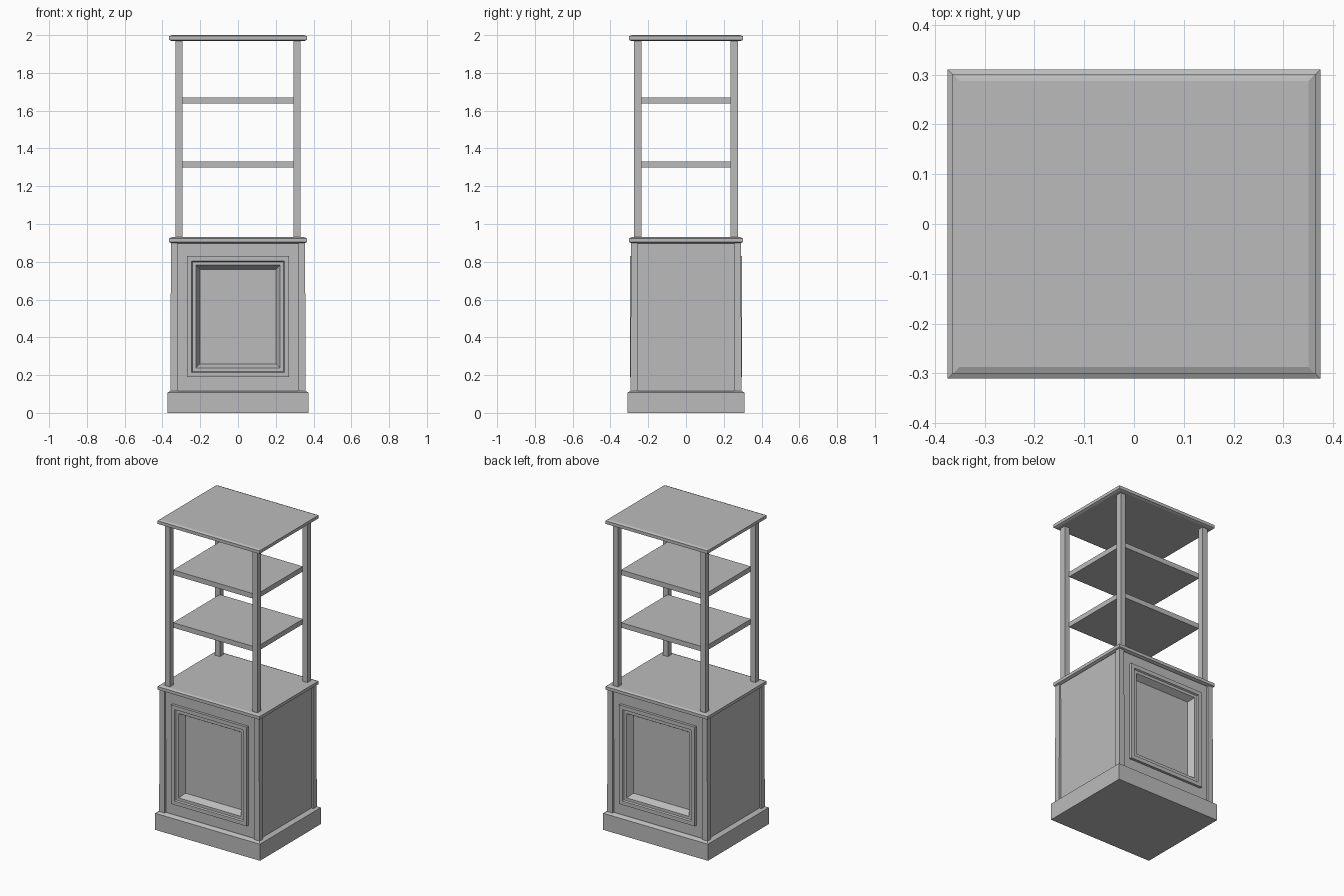
import bpy
import bmesh

if "Cube" in bpy.data.objects:
    bpy.data.objects.remove(bpy.data.objects["Cube"], do_unlink=True)

grey = bpy.data.materials.new("plain_grey")
grey.use_nodes = True
colour = (0.5, 0.5, 0.5, 1)
grey.diffuse_color = colour
grey.node_tree.nodes["Principled BSDF"].inputs["Base Color"].default_value = colour


def finish(name, bm):
    bmesh.ops.recalc_face_normals(bm, faces=bm.faces)
    mesh = bpy.data.meshes.new(name)
    bm.to_mesh(mesh)
    bm.free()
    mesh.materials.append(grey)
    obj = bpy.data.objects.new(name, mesh)
    bpy.context.collection.objects.link(obj)
    return obj


def skin(name, loops):
    """Join matching four-cornered loops into a closed solid."""
    bm = bmesh.new()
    rings = [[bm.verts.new(p) for p in loop] for loop in loops]
    for a, b in zip(rings, rings[1:]):
        for i in range(4):
            j = (i + 1) % 4
            bm.faces.new((a[i], a[j], b[j], b[i]))
    bm.faces.new(rings[0])
    bm.faces.new(rings[-1])
    return finish(name, bm)


def level(hx, hy, z, cx=0, cy=0):
    return [(cx + sx * hx, cy + sy * hy, z)
            for sx, sy in ((-1, -1), (1, -1), (1, 1), (-1, 1))]


def upright(hx, z0, z1, y):
    return [(-hx, y, z0), (hx, y, z0), (hx, y, z1), (-hx, y, z1)]


# Plinth with a sloped top edge
skin("plinth", [level(0.374, 0.31, 0), level(0.374, 0.31, 0.107),
                level(0.356, 0.292, 0.117)])

# Cabinet body with a framed, recessed door on front and back
half = [upright(0.345, 0.11, 0.905, 0.28)]
for margin, y in ((0, 0.28), (0, 0.297), (0.025, 0.297), (0.03, 0.288),
                  (0.048, 0.288), (0.07, 0.25)):
    half.append(upright(0.27 - margin, 0.19 + margin, 0.83 - margin, y))
back = [[(x, -y, z) for x, y, z in loop] for loop in reversed(half)]
skin("cabinet_body", back + half)

# Corner stiles of the cabinet and posts of the open rack
for sx, side in ((-1, "right"), (1, "left")):
    for sy, end in ((-1, "front"), (1, "back")):
        x, y = sx * 0.338, sy * 0.274
        skin(f"{end}_{side}_stile", [level(0.02, 0.019, 0.11, x, y),
                                     level(0.017, 0.018, 0.905, x, y)])
        x, y = sx * 0.313, sy * 0.255
        skin(f"{end}_{side}_post", [level(0.018, 0.019, 0.925, x, y),
                                    level(0.018, 0.019, 1.972, x, y)])

# Countertop and top board with chamfered rims
for name, z in (("countertop", 0.898), ("top_board", 1.968)):
    skin(name, [level(0.35, 0.287, z), level(0.364, 0.301, z + 0.006),
                level(0.364, 0.301, z + 0.026), level(0.35, 0.287, z + 0.032)])

# Shelves between the posts
for name, z in (("lower_shelf", 1.298), ("upper_shelf", 1.638)):
    skin(name, [level(0.297, 0.238, z), level(0.297, 0.238, z + 0.032)])
